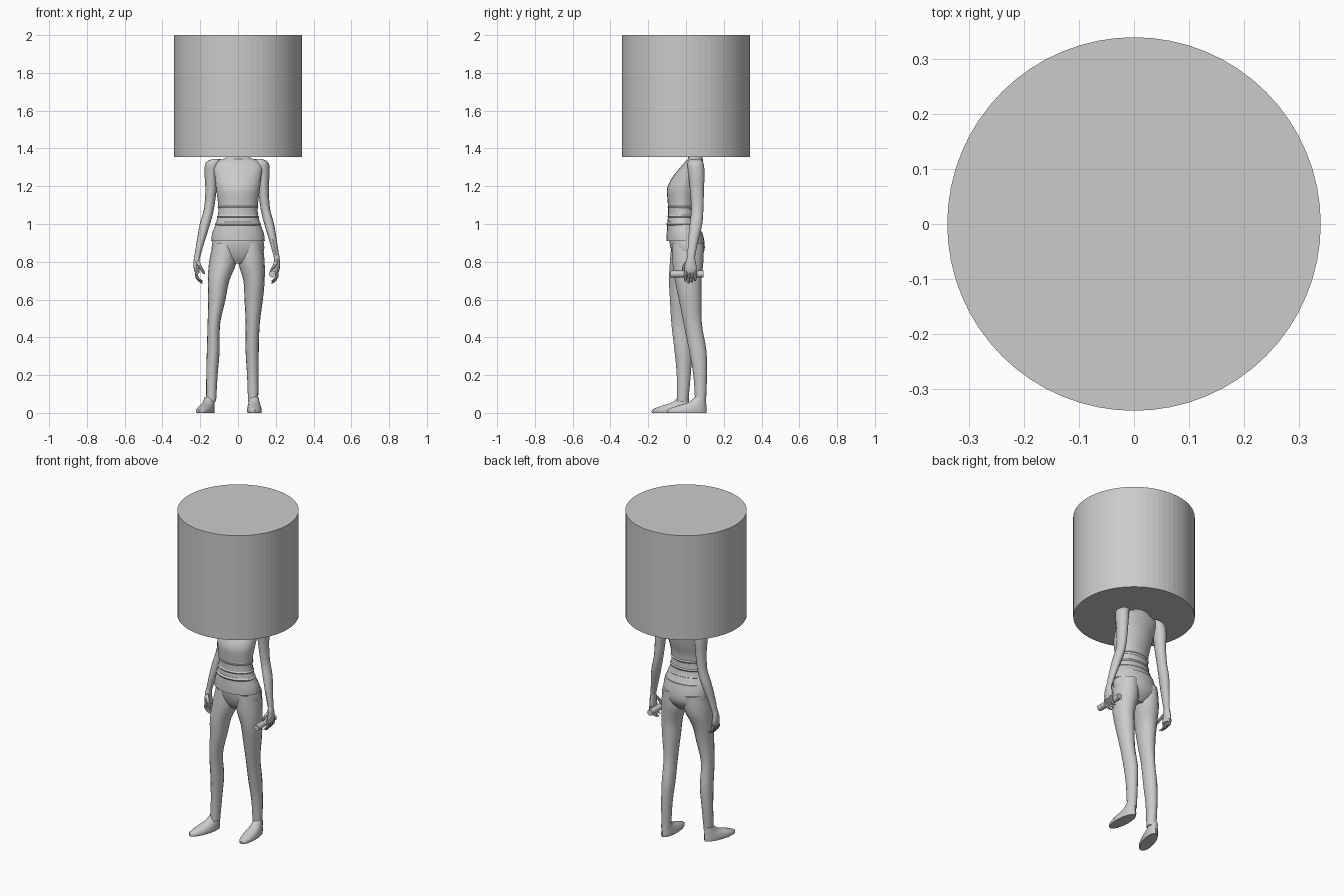
import bpy
import bmesh
from math import sin, cos, pi, radians
from mathutils import Vector

cube = bpy.data.objects.get("Cube")
if cube:
    bpy.data.objects.remove(cube, do_unlink=True)


def finish(name, bm, smooth=True):
    bmesh.ops.recalc_face_normals(bm, faces=bm.faces)
    mesh = bpy.data.meshes.new(name)
    bm.to_mesh(mesh)
    bm.free()
    obj = bpy.data.objects.new(name, mesh)
    bpy.context.collection.objects.link(obj)
    if smooth:
        bpy.ops.object.select_all(action="DESELECT")
        obj.select_set(True)
        bpy.context.view_layer.objects.active = obj
        bpy.ops.object.shade_smooth_by_angle(angle=radians(40))
    return obj


def spline(rows, steps):
    """Catmull-Rom interpolation through rows of numbers."""
    rows = [Vector(r) for r in rows]
    padded = [rows[0]] + rows + [rows[-1]]
    out = []
    for a, b, c, d in zip(padded, padded[1:], padded[2:], padded[3:]):
        for i in range(steps):
            t = i / steps
            out.append(b + (c - a) * (t / 2)
                       + (a * 2 - b * 5 + c * 4 - d) * (t * t / 2)
                       + (b * 3 - a - c * 3 + d) * (t ** 3 / 2))
    return out + [rows[-1]]


def loft(name, rings, sides=16, steps=3, turn=0.0, mirror=1):
    """Skin horizontal ellipses given as (x, y, z, half width, half depth)."""
    bm = bmesh.new()
    loops = []
    for x, y, z, rx, ry in spline(rings, steps):
        loop = []
        for i in range(sides):
            a = 2 * pi * i / sides
            u, v = rx * cos(a), ry * sin(a)
            px = x + u * cos(turn) - v * sin(turn)
            py = y + u * sin(turn) + v * cos(turn)
            loop.append(bm.verts.new((px * mirror, py, z)))
        loops.append(loop)
    for low, high in zip(loops, loops[1:]):
        for i in range(sides):
            j = (i + 1) % sides
            bm.faces.new((low[i], low[j], high[j], high[i]))
    bm.faces.new(loops[0])
    bm.faces.new(loops[-1])
    return finish(name, bm)


def cylinder(name, radius, length, sides, centre, along_y=False, smooth=False):
    bm = bmesh.new()
    bmesh.ops.create_cone(bm, cap_ends=True, segments=sides,
                          radius1=radius, radius2=radius, depth=length)
    for v in bm.verts:
        if along_y:
            v.co = Vector((v.co.x, v.co.z, v.co.y))
        v.co += Vector(centre)
    return finish(name, bm, smooth)


# Large drum covering the head
cylinder("head_drum", 0.34, 0.645, 64, (0, 0, 1.6775))

# Fitted top with a flared hem, shoulders and neck
loft("torso", [
    (0, -.005, .91, .142, .098),
    (0, -.01, .95, .137, .092),
    (0, -.02, 1.01, .115, .078),
    (0, -.022, 1.07, .104, .072),
    (0, -.022, 1.13, .108, .076),
    (0, -.015, 1.19, .117, .085),
    (0, .005, 1.25, .123, .075),
    (0, .03, 1.3, .13, .06),
    (0, .045, 1.335, .115, .045),
    (0, .05, 1.352, .065, .038),
    (0, .045, 1.42, .045, .042),
], sides=24)

# Small folds of cloth round the waist
for z, width, depth in ((1.0, .122, .084), (1.04, .112, .078), (1.09, .108, .077)):
    loft("waist_fold", [
        (0, -.02, z - .012, width - .008, depth - .008),
        (0, -.021, z, width, depth),
        (0, -.022, z + .012, width - .012, depth - .01),
    ], sides=24, steps=2)

# Trouser seat
loft("pelvis", [
    (0, .005, .96, .12, .08),
    (0, .005, .91, .135, .092),
    (0, .01, .86, .138, .088),
    (0, .008, .82, .115, .07),
    (0, .005, .79, .06, .045),
], sides=24)

# Right leg stands forward, left leg stands back
loft("right_leg", [
    (-.07, .008, .9, .062, .085),
    (-.08, 0, .8, .073, .085),
    (-.103, -.02, .7, .057, .07),
    (-.112, -.027, .6, .046, .058),
    (-.128, -.03, .47, .033, .047),
    (-.131, -.015, .33, .034, .046),
    (-.138, -.012, .2, .03, .037),
    (-.142, -.018, .06, .026, .03),
])
loft("left_leg", [
    (.07, .01, .9, .06, .085),
    (.071, .01, .8, .07, .082),
    (.085, .012, .7, .056, .07),
    (.083, .022, .6, .049, .06),
    (.078, .036, .47, .037, .048),
    (.075, .062, .33, .035, .046),
    (.078, .075, .2, .03, .036),
    (.08, .077, .06, .027, .029),
])


def foot(name, heel, angle):
    """Flat soled foot whose toes point to -y, turned about the heel."""
    def ring(back, z, rx, ry):
        return (heel[0] + back * sin(angle), heel[1] - back * cos(angle), z, rx, ry)
    loft(name, [
        ring(.105, 0, .037, .104),
        ring(.105, .016, .039, .105),
        ring(.082, .036, .035, .08),
        ring(.05, .056, .029, .046),
        ring(.034, .085, .025, .028),
    ], turn=angle, steps=2)


foot("right_foot", (-.14, .02), radians(-18))
foot("left_foot", (.083, .11), radians(2))

# Arms, hands and fingers, mirrored with the right one held slightly wider
for side, mirror in (("left", 1), ("right", -1.06)):
    loft(side + "_arm", [
        (.105, .05, 1.345, .02, .025),
        (.125, .05, 1.325, .036, .042),
        (.133, .055, 1.27, .034, .043),
        (.135, .058, 1.18, .028, .037),
        (.145, .06, 1.08, .025, .032),
        (.165, .053, 1.0, .026, .033),
        (.186, .038, .91, .02, .027),
        (.205, .027, .82, .014, .019),
    ], sides=12, mirror=mirror)
    loft(side + "_palm", [
        (.204, .027, .835, .014, .018),
        (.207, .025, .8, .015, .026),
        (.207, .024, .765, .014, .033),
        (.203, .024, .74, .011, .031),
    ], sides=12, mirror=mirror)
    for i, drop in enumerate((.01, 0, .004, .014)):
        y = .017 * i
        loft(side + "_finger", [
            (.205, y, .755, .009, .009),
            (.207, y - .002, .725, .008, .008),
            (.194, y - .003, .70 + drop / 2, .008, .007),
            (.179, y - .003, .685 + drop, .005, .005),
        ], sides=8, steps=2, mirror=mirror)
    loft(side + "_thumb", [
        (.204, .008, .805, .01, .01),
        (.192, -.008, .78, .01, .01),
        (.178, -.013, .755, .008, .008),
        (.17, -.013, .735, .005, .005),
    ], sides=8, steps=2, mirror=mirror)

# Short rod held in the left hand
cylinder("rod", .018, .175, 20, (.182, .005, .735), along_y=True, smooth=True)
